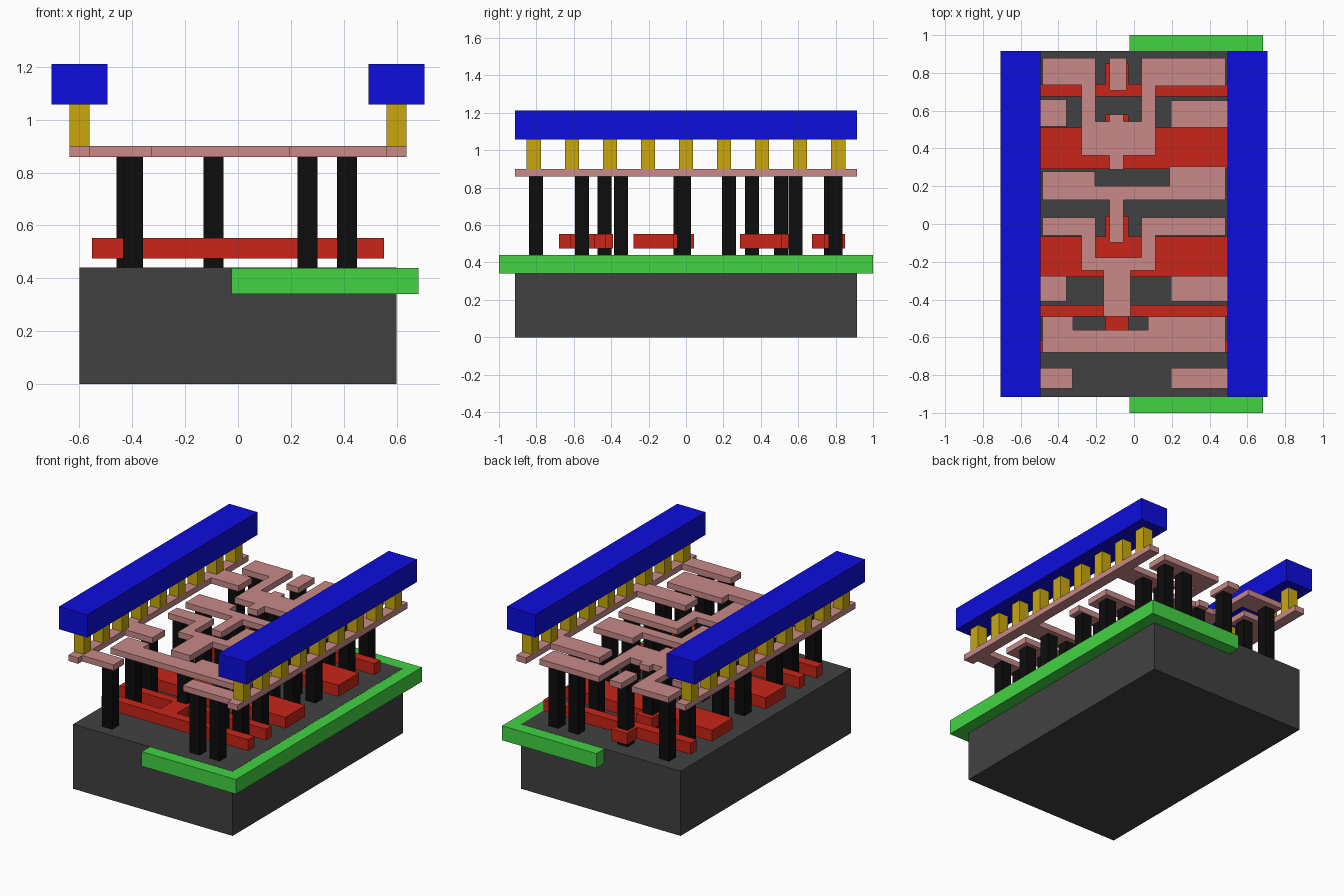
import bpy, bmesh

if "Cube" in bpy.data.objects:
    bpy.data.objects.remove(bpy.data.objects["Cube"])


def material(name, rgb):
    m = bpy.data.materials.new(name)
    m.diffuse_color = (*rgb, 1)
    m.use_nodes = True
    m.node_tree.nodes["Principled BSDF"].inputs["Base Color"].default_value = m.diffuse_color
    return m


GREY = material("substrate_grey", (0.053, 0.053, 0.053))
GREEN = material("well_green", (0.054, 0.65, 0.054))
RED = material("gate_red", (0.58, 0.018, 0.009))
BLACK = material("contact_black", (0.004, 0.004, 0.004))
PINK = material("wiring_pink", (0.58, 0.25, 0.25))
GOLD = material("via_gold", (0.58, 0.39, 0.004))
BLUE = material("rail_blue", (0.004, 0.004, 0.72))


def slab(name, outlines, z0, z1, mat):
    """Extrude one or more flat outlines from z0 up to z1 as one object."""
    bm = bmesh.new()
    for pts in outlines:
        face = bm.faces.new([bm.verts.new((x, y, z0)) for x, y in pts])
        new = bmesh.ops.extrude_face_region(bm, geom=[face])["geom"]
        bmesh.ops.translate(bm, vec=(0, 0, z1 - z0),
                            verts=[v for v in new if isinstance(v, bmesh.types.BMVert)])
    bmesh.ops.recalc_face_normals(bm, faces=bm.faces)
    mesh = bpy.data.meshes.new(name)
    bm.to_mesh(mesh)
    bm.free()
    mesh.materials.append(mat)
    obj = bpy.data.objects.new(name, mesh)
    bpy.context.collection.objects.link(obj)
    return obj


def rect(x0, x1, y0, y1):
    return [(x0, y0), (x1, y0), (x1, y1), (x0, y1)]


def square(x, y, h=0.0375):
    return rect(x - h, x + h, y - h, y + h)


Y = 0.915            # half length of the cell
XL, XR = -0.485, 0.485   # ends of the inner wiring
GX = 0.553           # half length of the gate bars
PL, PR = -0.15, -0.03    # gate contact pad

# Base block and the well set into it
slab("substrate", [rect(-0.6, 0.6, -Y, Y)], 0, 0.44, GREY)
slab("well", [rect(-0.025, 0.684, -1, 1)], 0.34, 0.439, GREEN)


# Gate bars, each with a central contact pad
def gate(name, y0, y1, pad_top):
    pts = [(-GX, y0), (GX, y0), (GX, y1), (PR, y1), (PR, pad_top),
           (PL, pad_top), (PL, y1), (-GX, y1)]
    slab(name, [pts], 0.475, 0.552, RED)


gate("gate_input", 0.675, 0.74, 0.85)
gate("gate_wide_back", 0.29, 0.51, 0.58)
gate("gate_wide_front", -0.28, -0.067, 0.043)
slab("gate_output", [[
    (-GX, -0.68), (GX, -0.68), (GX, -0.615), (PR, -0.615), (PR, -0.49),
    (GX, -0.49), (GX, -0.43), (PR, -0.43), (PR, -0.39), (PL, -0.39),
    (PL, -0.43), (-GX, -0.43), (-GX, -0.49), (PL, -0.49), (PL, -0.615),
    (-GX, -0.615)]], 0.475, 0.552, RED)

# Contact posts: rows of three, plus single posts on the gate pads
posts = []
for y in (0.80, 0.585, 0.23, -0.01, -0.347, -0.557, -0.803):
    left = -0.397 if y < -0.5 else -0.422
    posts += [square(x, y) for x in (left, 0.2625, 0.4125)]
posts += [square(-0.0925, y) for y in (0.775, 0.508, 0.352, -0.03, -0.435)]
slab("contact_posts", posts, 0.44, 0.86, BLACK)


# Supply strips with inward tabs
def comb(name, side, tabs):
    pts = [(side * 0.637, -Y), (side * 0.563, -Y)]
    for y0, y1, x in tabs:
        pts += [(side * 0.563, y0), (x, y0), (x, y1), (side * 0.563, y1)]
    pts += [(side * 0.563, Y), (side * 0.637, Y)]
    slab(name, [pts], 0.86, 0.90, PINK)


comb("supply_strip_left", -1,
     [(-0.872, -0.763, -0.325), (-0.41, -0.275, -0.357), (0.515, 0.66, -0.357)])
comb("supply_strip_right", 1,
     [(-0.872, -0.763, 0.195), (-0.41, -0.275, 0.195), (0.51, 0.653, 0.195)])


# U-shaped wires with a stem reaching the next gate
def u_wire(name, top, arm_l, arm_r, inner, low, stem):
    sl, sr, end = stem
    pts = [(XL, top), (-0.205, top), (-0.205, inner), (0.04, inner), (0.04, top),
           (XR, top), (XR, arm_r), (0.114, arm_r), (0.114, low), (sr, low),
           (sr, end), (sl, end), (sl, low), (-0.278, low), (-0.278, arm_l), (XL, arm_l)]
    return pts


SL, SR = -0.13, -0.055
wire_a = u_wire("a", 0.88, 0.735, 0.73, 0.542, 0.362, (SL, SR, 0.288))
# small nub over the gate contact
wire_a[3:3] = [(SL, 0.542), (SL, 0.58), (SR, 0.58), (SR, 0.542)]
slab("wire_back", [wire_a], 0.86, 0.90, PINK)
wire_d = u_wire("d", 0.035, -0.06, -0.06, -0.177, -0.247, (-0.162, -0.018, -0.49))
slab("wire_front", [wire_d], 0.86, 0.90, PINK)

# Middle wire, output wire and input pad
slab("wire_middle", [[
    (XL, 0.278), (-0.207, 0.278), (-0.207, 0.2), (0.188, 0.2), (0.188, 0.304),
    (XR, 0.304), (XR, 0.128), (SR, 0.128), (SR, -0.098), (SL, -0.098),
    (SL, 0.128), (XL, 0.128)]], 0.86, 0.90, PINK)
slab("wire_output", [[
    (XL, -0.49), (-0.323, -0.49), (-0.323, -0.56), (0.073, -0.56), (0.073, -0.49),
    (XR, -0.49), (XR, -0.68), (XL, -0.68)]], 0.86, 0.90, PINK)
slab("input_pad", [rect(SL, -0.04, 0.707, 0.88)], 0.86, 0.90, PINK)

# Vias and top rails on both sides
for side, label in ((-1, "left"), (1, "right")):
    vias = [square(side * 0.6, 0.2035 * i) for i in range(-4, 5)]
    slab("vias_" + label, vias, 0.90, 1.057, GOLD)
    xs = sorted((side * 0.494, side * 0.706))
    slab("top_rail_" + label, [rect(*xs, -Y, Y)], 1.057, 1.212, BLUE)
